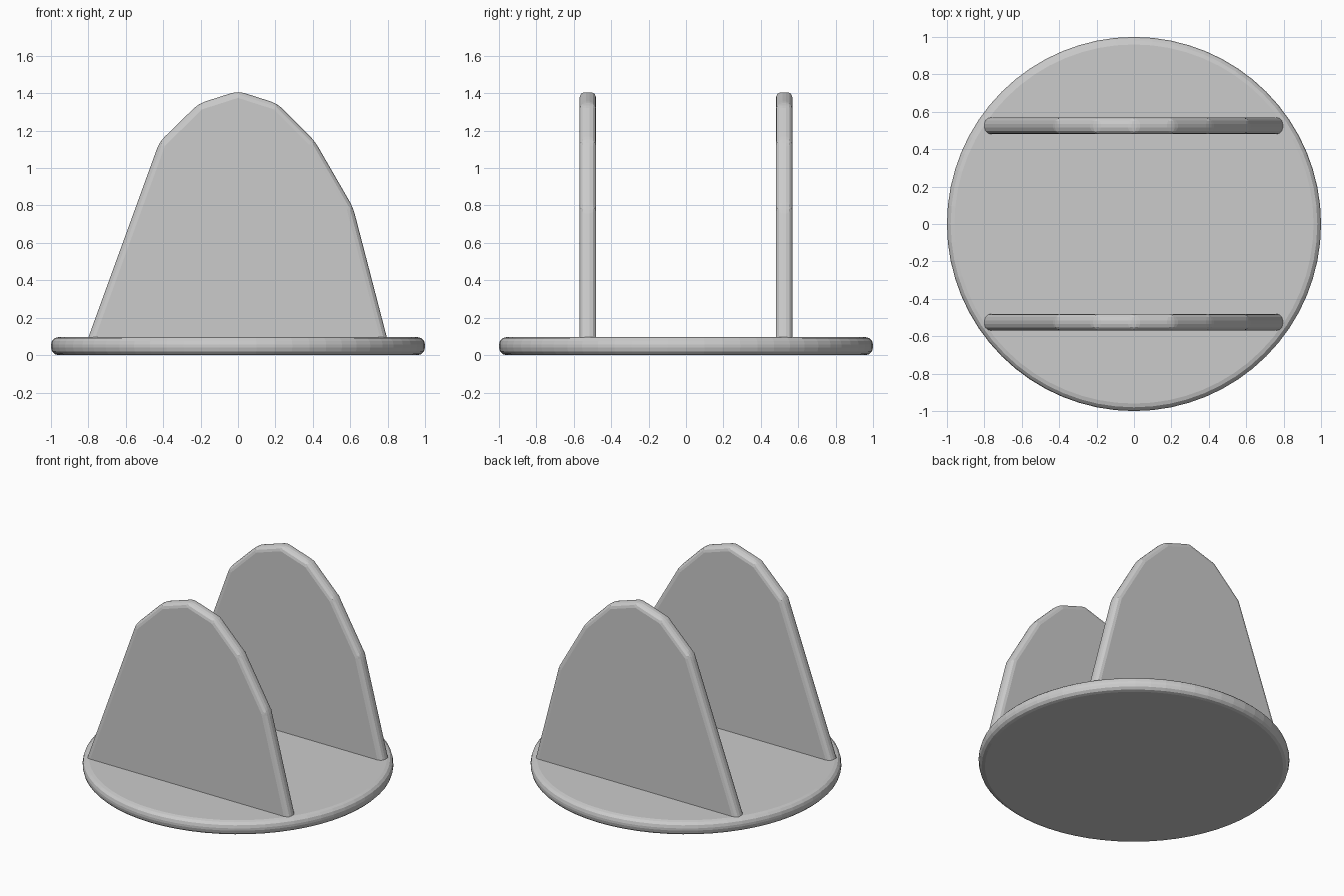
import bpy, bmesh
from math import radians

if "Cube" in bpy.data.objects:
    bpy.data.objects.remove(bpy.data.objects["Cube"])


def finish(bm, name, width, limit):
    """Turn a bmesh into an object with rounded edges."""
    bmesh.ops.recalc_face_normals(bm, faces=bm.faces[:])
    mesh = bpy.data.meshes.new(name)
    bm.to_mesh(mesh)
    bm.free()
    obj = bpy.data.objects.new(name, mesh)
    bpy.context.collection.objects.link(obj)
    bevel = obj.modifiers.new("rounded_edges", 'BEVEL')
    bevel.width = width
    bevel.segments = 3
    bevel.limit_method = 'ANGLE'
    bevel.angle_limit = radians(limit)
    return obj


# Round base disc
BASE_H = 0.096
bm = bmesh.new()
bmesh.ops.create_cone(bm, cap_ends=True, segments=64, radius1=1, radius2=1, depth=BASE_H)
bmesh.ops.translate(bm, verts=bm.verts[:], vec=(0, 0, BASE_H / 2))
finish(bm, "base_disc", 0.04, 30)

# Upright plates: a faceted, slightly lopsided arch, sunk into the base
PROFILE = [(-0.82, 0.04), (0.81, 0.04), (0.615, 0.79), (0.41, 1.145),
           (0.21, 1.345), (0.0, 1.412), (-0.21, 1.345), (-0.42, 1.14)]
THICK = 0.09


def plate(name, y):
    bm = bmesh.new()
    face = bm.faces.new([bm.verts.new((x, y - THICK / 2, z)) for x, z in PROFILE])
    ext = bmesh.ops.extrude_face_region(bm, geom=[face], use_keep_orig=True)
    moved = [v for v in ext["geom"] if isinstance(v, bmesh.types.BMVert)]
    bmesh.ops.translate(bm, verts=moved, vec=(0, THICK, 0))
    finish(bm, name, 0.035, 5)


plate("front_plate", -0.525)
plate("back_plate", 0.525)
